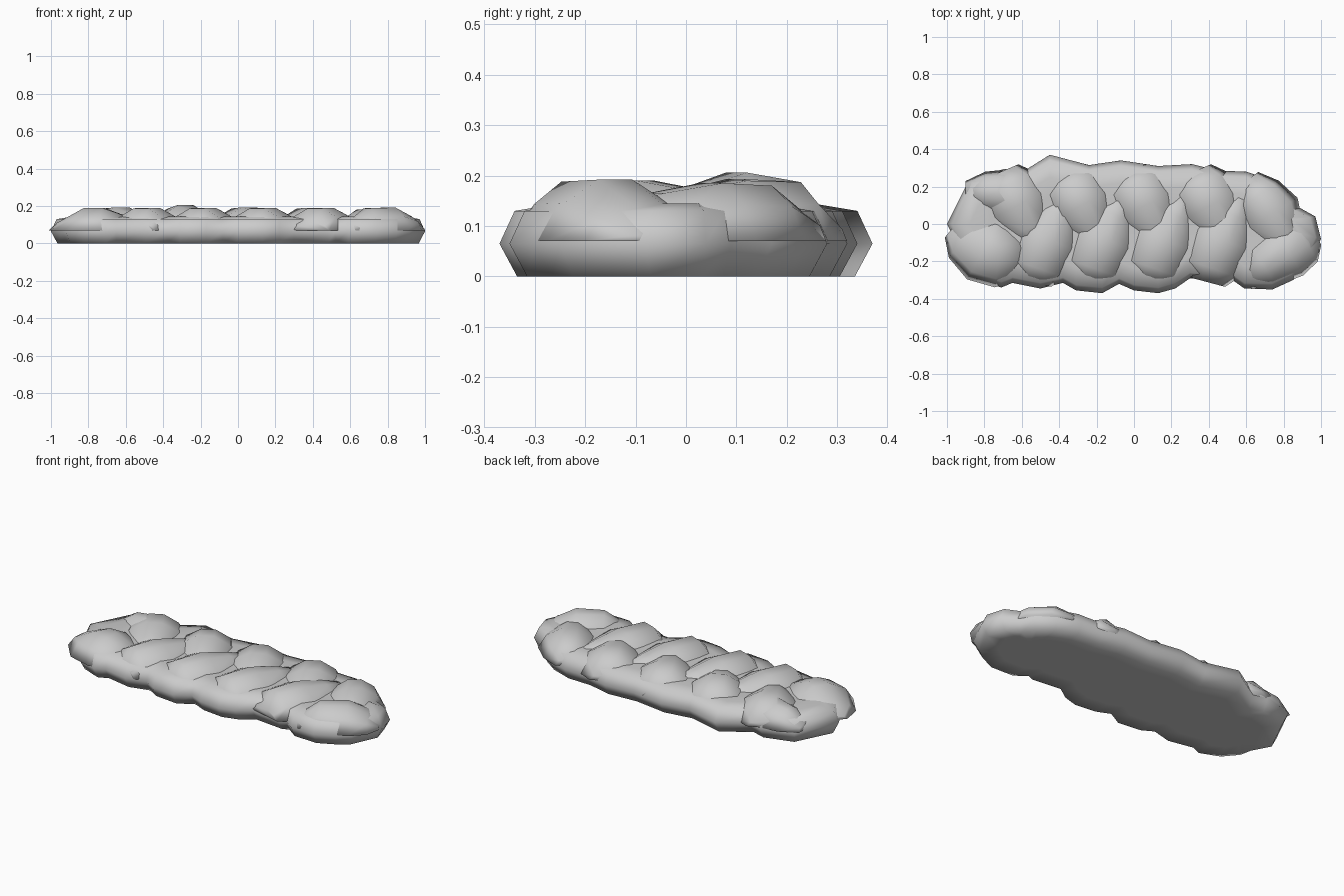
import bpy, bmesh
from mathutils import Vector

cube = bpy.data.objects.get("Cube")
if cube:
    bpy.data.objects.remove(cube, do_unlink=True)

grey = bpy.data.materials.new("plain grey")
grey.use_nodes = True
grey.diffuse_color = (0.6, 0.6, 0.6, 1)
grey.node_tree.nodes["Principled BSDF"].inputs["Base Color"].default_value = (0.6, 0.6, 0.6, 1)


def loft(name, rings):
    """Skin a list of closed rings and cap both ends."""
    bm = bmesh.new()
    loops = [[bm.verts.new(p) for p in ring] for ring in rings]
    n = len(loops[0])
    for a, b in zip(loops, loops[1:]):
        for i in range(n):
            j = (i + 1) % n
            bm.faces.new((a[i], a[j], b[j], b[i]))
    bm.faces.new(loops[0][::-1])
    bm.faces.new(loops[-1])
    bmesh.ops.recalc_face_normals(bm, faces=bm.faces)
    for f in bm.faces:
        f.smooth = True
    mesh = bpy.data.meshes.new(name)
    bm.to_mesh(mesh)
    bm.free()
    mesh.materials.append(grey)
    bpy.context.collection.objects.link(bpy.data.objects.new(name, mesh))


# Loaf body: scalloped outline stacked in rings
outline = [(-1, 0), (-.94, -.12), (-.92, -.2), (-.84, -.29), (-.71, -.34), (-.65, -.315),
           (-.5, -.345), (-.38, -.315), (-.31, -.355), (-.17, -.37), (-.08, -.32), (0, -.355),
           (.13, -.37), (.22, -.345), (.3, -.29), (.48, -.31), (.52, -.295), (.59, -.345),
           (.74, -.35), (.85, -.3), (.92, -.25), (1, -.08), (.97, .04), (.88, .09),
           (.83, .17), (.73, .235), (.6, .28), (.45, .285), (.31, .32), (.13, .31),
           (-.07, .34), (-.24, .315), (-.45, .37), (-.61, .27), (-.69, .295), (-.88, .24)]


def inset(amount, z):
    ring = []
    for x, y in outline:
        p = Vector((x, y))
        core = Vector((max(-.7, min(.7, x)), 0))
        p += (core - p).normalized() * amount
        ring.append((p.x, p.y, z))
    return ring


loft("loaf_body", [inset(.14, 0), inset(.035, 0), inset(0, .065), inset(.03, .13),
                   inset(.12, .145), inset(.22, .14)])


# Strand lobes: domed sections swept along a short path
def lobe(name, stations):
    """Stations are (x, y, half width, top height)."""
    path = [Vector((x, y)) for x, y, w, h in stations]
    rings = []
    for i, (x, y, w, h) in enumerate(stations):
        d = path[min(i + 1, len(path) - 1)] - path[max(i - 1, 0)]
        side = Vector((-d.y, d.x)).normalized()
        ring = []
        for u, v in ((-1, 0), (-.75, .62), (-.25, 1), (.25, 1), (.75, .62), (1, 0)):
            p = path[i] + side * u * w
            ring.append((p.x, p.y, .07 + (h - .07) * v))
        rings.append(ring)
    loft(name, rings)


# Front row leans to the back and to +x
for i, x in enumerate((-.5, -.2, .12, .43)):
    lobe(f"front_lobe_{i + 1}", [(x - .04, -.31, .1, .11), (x - .02, -.235, .16, .188),
                                 (x + .04, -.08, .18, .19), (x + .1, .05, .13, .165),
                                 (x + .15, .15, .05, .14)])

# Back row leans to the front and to +x
for i, (x, top) in enumerate(((-.66, .193), (-.32, .206), (.02, .193), (.37, .19))):
    lobe(f"back_lobe_{i + 1}", [(x - .05, .28, .1, .11), (x - .02, .21, .16, .187),
                                (x + .04, .1, .18, top), (x + .1, -.02, .13, .165),
                                (x + .14, -.11, .05, .14)])

# Rounded end lobes
lobe("left_front_end", [(-.96, -.01, .08, .09), (-.9, -.06, .15, .135), (-.8, -.13, .19, .19),
                        (-.72, -.16, .18, .19), (-.58, -.16, .12, .14)])
lobe("left_back_end", [(-.9, .17, .06, .11), (-.8, .17, .11, .17), (-.68, .16, .14, .187),
                       (-.55, .1, .1, .15)])
lobe("right_front_end", [(.59, -.29, .07, .11), (.69, -.22, .13, .188), (.82, -.14, .16, .192),
                         (.91, -.08, .14, .145), (.97, -.05, .07, .09)])
lobe("right_back_end", [(.6, .23, .08, .12), (.66, .15, .14, .18), (.73, .05, .17, .185),
                        (.79, -.06, .13, .165), (.84, -.14, .05, .14)])
